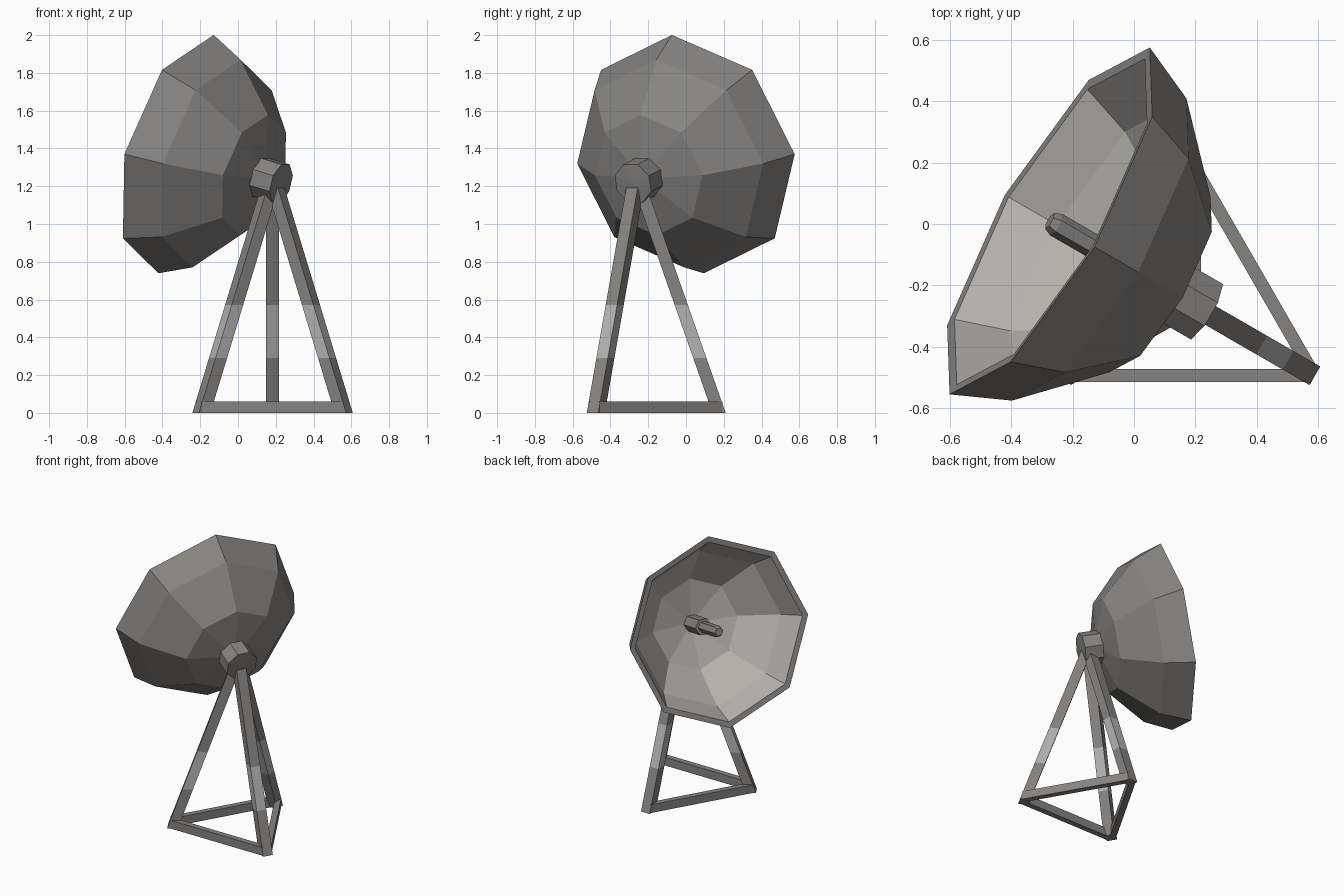
import bpy, bmesh, math
from mathutils import Vector, Matrix

if "Cube" in bpy.data.objects:
    bpy.data.objects.remove(bpy.data.objects["Cube"])


def material(name, c):
    m = bpy.data.materials.new(name)
    m.diffuse_color = (*c, 1)
    m.use_nodes = True
    m.node_tree.nodes["Principled BSDF"].inputs["Base Color"].default_value = m.diffuse_color
    return m


dark = material("dark_grey", (0.24, 0.23, 0.22))
light = material("light_grey", (0.46, 0.44, 0.42))
band = material("band_grey", (0.45, 0.45, 0.45))

# Dish frame: local x along the rim, y up the rim, z backwards along the axis
C = Vector((-0.275, 0.01, 1.37))
R = Vector((0.5, math.sqrt(0.75), 0))
tilt = math.radians(15)
N = Vector((-math.sqrt(0.75) * math.cos(tilt), 0.5 * math.cos(tilt), math.sin(tilt)))
B = -N
U = B.cross(R)
FRAME = Matrix((R, U, B)).transposed().to_4x4()
FRAME.translation = C


def finish(name, bm, mats):
    bmesh.ops.remove_doubles(bm, verts=bm.verts, dist=1e-5)
    bmesh.ops.recalc_face_normals(bm, faces=bm.faces)
    me = bpy.data.meshes.new(name)
    bm.to_mesh(me)
    bm.free()
    for m in mats:
        me.materials.append(m)
    ob = bpy.data.objects.new(name, me)
    bpy.context.collection.objects.link(ob)
    return ob


def loft(bm, rings, indices):
    """Bridge successive closed rings of points; a collapsed ring makes a fan."""
    for a, b, mi in zip(rings, rings[1:], indices):
        n = len(a)
        for i in range(n):
            j = (i + 1) % n
            pts = []
            for p in (a[i], a[j], b[j], b[i]):
                if all((p - q).length > 1e-6 for q in pts):
                    pts.append(p)
            if len(pts) > 2:
                f = bm.faces.new([bm.verts.new(p) for p in pts])
                f.material_index = mi


def lathe(name, profile, sides, mats, indices=None, phase=0.0):
    """Spin (radius, depth) points around the dish axis."""
    rings = [[FRAME @ Vector((r * math.cos(phase + math.tau * i / sides),
                              r * math.sin(phase + math.tau * i / sides), d))
              for i in range(sides)] for r, d in profile]
    bm = bmesh.new()
    loft(bm, rings, indices or [0] * (len(profile) - 1))
    return finish(name, bm, mats)


# Thick octagonal dish: outer skin, rim, lighter inner skin
lathe("dish", [(0, 0.50), (0.33, 0.43), (0.569, 0.193), (0.653, 0),
               (0.613, 0.004), (0.53, 0.17), (0.31, 0.39), (0, 0.455)],
      8, [dark, light], [0, 0, 0, 0, 1, 1, 1])

# Receiver: thicker base and thin rod reaching the rim plane
lathe("receiver_base", [(0, 0.47), (0.06, 0.47), (0.06, 0.25), (0, 0.25)], 6, [dark])
lathe("receiver_rod", [(0, 0.30), (0.04, 0.30), (0.04, 0.025), (0.029, 0), (0, 0)], 6, [dark])

# Swivel hub behind the dish
lathe("hub", [(0, 0.46), (0.113, 0.46), (0.113, 0.602), (0, 0.61)], 8, [dark],
      phase=math.pi / 8)

# Tripod
AX, AY = 0.183, -0.26
ANGLES = [math.radians(a) for a in (90, 210, 330)]


def foot(a, r, t=0.0, z=0.0):
    return Vector((AX + r * math.cos(a) - t * math.sin(a),
                   AY + r * math.sin(a) + t * math.cos(a), z))


# Legs with a pale band
for k, a in enumerate(ANGLES):
    rings = []
    for z in (0, 0.29, 0.57, 1.19):
        r = 0.435 + (0.025 - 0.435) * z / 1.17
        h = 0.035
        rings.append([foot(a, r + s * h, t * h, z)
                      for s, t in ((-1, -1), (1, -1), (1, 1), (-1, 1))])
    bm = bmesh.new()
    loft(bm, rings, [0, 1, 0])
    for end in (rings[0], rings[-1]):
        bm.faces.new([bm.verts.new(p) for p in end])
    finish(f"leg_{k + 1}", bm, [dark, band])

# Base bars joining neighbouring feet along the outside
for k, a in enumerate(ANGLES):
    mid = a + math.pi
    d = 0.234
    rings = [[foot(mid, d + s * 0.021, t, z)
              for s, z in ((-1, 0), (1, 0), (1, 0.06), (-1, 0.06))]
             for t in (-0.375, 0.375)]
    bm = bmesh.new()
    loft(bm, rings, [0])
    for end in rings:
        bm.faces.new([bm.verts.new(p) for p in end])
    finish(f"base_bar_{k + 1}", bm, [dark])
